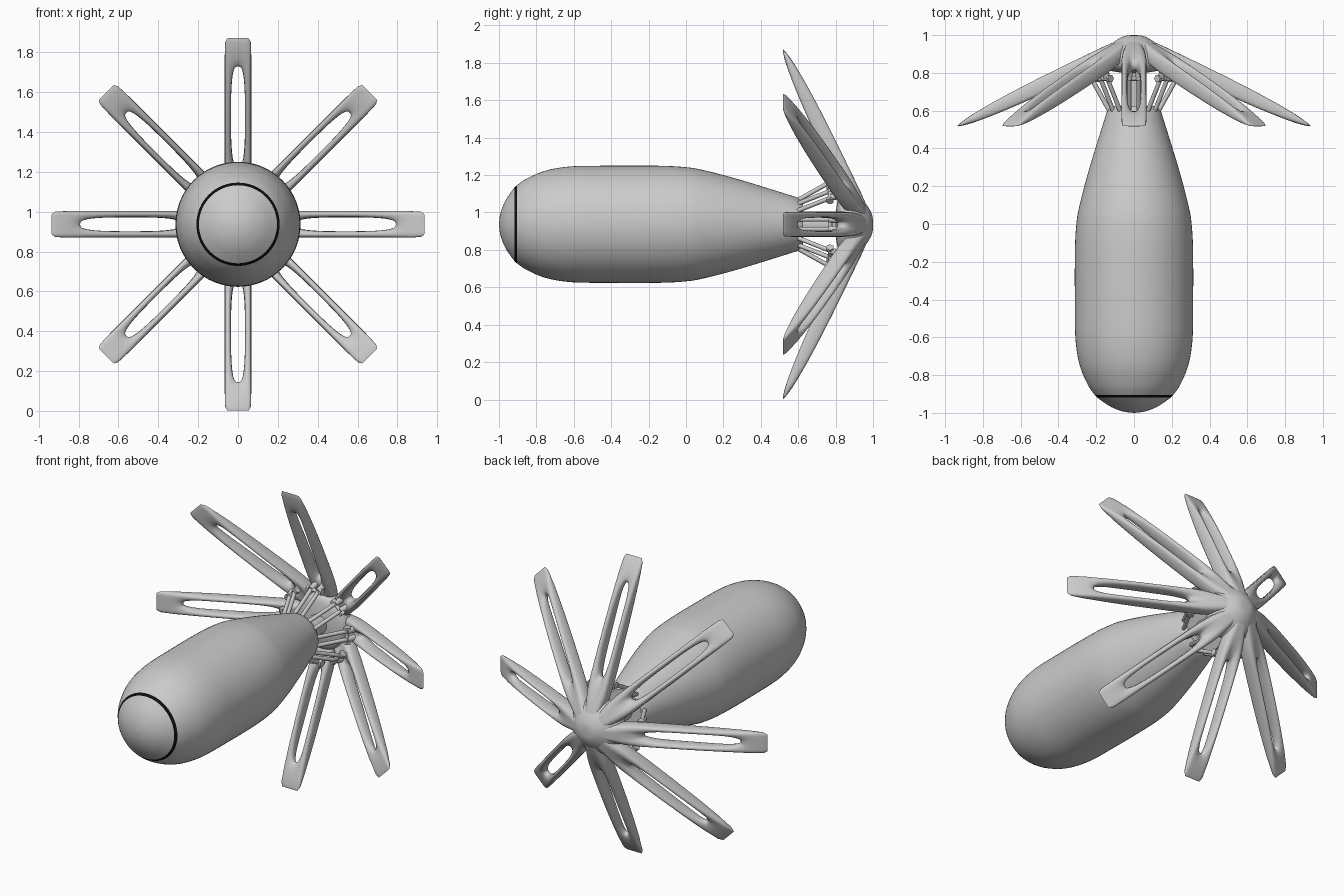
import bpy, bmesh, math
from mathutils import Vector

if "Cube" in bpy.data.objects:
    bpy.data.objects.remove(bpy.data.objects["Cube"])

CZ = 0.937  # height of the long axis


def material(name, v):
    m = bpy.data.materials.new(name)
    m.diffuse_color = (v, v, v, 1)
    m.use_nodes = True
    m.node_tree.nodes["Principled BSDF"].inputs["Base Color"].default_value = m.diffuse_color
    return m


GREY = material("light grey", 0.6)
BLACK = material("black", 0.004)


def make_object(name, mesh, angle=0.0):
    ob = bpy.data.objects.new(name, mesh)
    ob.location = (0, 0, CZ)
    ob.rotation_euler = (0, angle, 0)
    bpy.context.collection.objects.link(ob)
    return ob


def finish(bm, name, sharp=40):
    bmesh.ops.recalc_face_normals(bm, faces=bm.faces[:])
    for f in bm.faces:
        f.smooth = True
    for e in bm.edges:
        if len(e.link_faces) == 2 and e.calc_face_angle(0) > math.radians(sharp):
            e.smooth = False
    me = bpy.data.meshes.new(name)
    bm.to_mesh(me)
    bm.free()
    me.materials.append(GREY)
    return me


def spline(pts, steps=5):
    """Catmull-Rom curve through 2D points."""
    out = []
    p = [Vector(q) for q in [pts[0]] + pts + [pts[-1]]]
    for a, b, c, d in zip(p, p[1:], p[2:], p[3:]):
        for i in range(steps):
            t = i / steps
            out.append(0.5 * (2 * b + (c - a) * t + (2 * a - 5 * b + 4 * c - d) * t * t
                              + (3 * b - a - 3 * c + d) * t ** 3))
    return out + [p[-1]]


def lathe(profile, seg=64):
    """Revolve (y, radius) points around the long axis."""
    bm = bmesh.new()
    verts = [bm.verts.new((0, y, max(r, 0))) for y, r in profile]
    edges = [bm.edges.new(e) for e in zip(verts, verts[1:])]
    bmesh.ops.spin(bm, geom=verts + edges, cent=(0, 0, 0), axis=(0, 1, 0),
                   angle=2 * math.pi, steps=seg)
    bmesh.ops.remove_doubles(bm, verts=bm.verts[:], dist=1e-4)
    return bm


# Body: rounded nose, straight middle, tapering tail, black line round the nose
nose = spline([(-1, 0), (-0.992, 0.06), (-0.965, 0.128), (-0.918, 0.196)])
rest = spline([(-0.904, 0.209), (-0.85, 0.245), (-0.75, 0.287), (-0.62, 0.309), (-0.45, 0.313),
               (-0.15, 0.313), (0, 0.305), (0.1, 0.288), (0.3, 0.235), (0.6, 0.142)])
body = make_object("body", finish(lathe(nose + rest + [Vector((0.625, 0.125)),
                                                        Vector((0.625, 0))]), "body"))
body.data.materials.append(BLACK)
for f in body.data.polygons:
    if -0.917 < f.center.y < -0.905:
        f.material_index = 1

# Shaft and hub dome behind the tail
make_object("shaft", finish(lathe([(0.6, 0), (0.6, 0.06), (0.93, 0.06), (0.93, 0)], 24), "shaft"))
make_object("hub", finish(lathe(spline([(1, 0), (0.995, 0.05), (0.965, 0.105), (0.915, 0.16),
                                        (0.86, 0.175), (0.82, 0.15), (0.8, 0.06), (0.8, 0)])), "hub"))

# Slotted arm: a closed rounded section swept round a long slot
ROOT, TIP = Vector((0, 0.968, 0.0)), Vector((0, 0.518, 0.935))
ALONG = (TIP - ROOT).normalized()
NORMAL = Vector((0, ALONG.z, -ALONG.y))


def squircle(a, n):
    c, s = math.cos(a), math.sin(a)
    k = (abs(c) ** n + abs(s) ** n) ** (1 / n)
    return c / k, s / k


def arm_mesh(around=56, section=16):
    bm = bmesh.new()
    rings = []
    for i in range(around):
        a = 2 * math.pi * i / around
        ox, oy = squircle(a, 16)
        ix, iy = squircle(a, 3)
        ou = 0.5 + 0.5 * ox
        width = 0.067 * min(1, 0.45 + 2.6 * ou)
        iu = 0.58 + 0.268 * ix
        ring = []
        for j in range(section):
            b = 2 * math.pi * j / section
            t = 0.5 - 0.5 * math.cos(b)
            u = ou + (iu - ou) * t
            v = oy * width + (iy * 0.035 - oy * width) * t
            thick = 0.004 + 0.04 * max(0, 1 - u ** 4) ** 0.75
            h = math.copysign(abs(math.sin(b)) ** 0.6, math.sin(b)) * thick
            if abs(math.sin(b)) < 1e-6:
                h = 0
            ring.append(bm.verts.new(ROOT.lerp(TIP, u) + NORMAL * h + Vector((v, 0, 0))))
        rings.append(ring)
    for i in range(around):
        r, s = rings[i], rings[(i + 1) % around]
        for j in range(section):
            k = (j + 1) % section
            bm.faces.new((r[j], r[k], s[k], s[j]))
    return finish(bm, "arm", 75)


def rod(bm, p, q, radius, seg):
    p, q = Vector(p), Vector(q)
    rot = (q - p).to_track_quat('Z', 'Y').to_matrix().to_4x4()
    rot.translation = (p + q) / 2
    bmesh.ops.create_cone(bm, cap_ends=True, segments=seg, radius1=radius, radius2=radius,
                          depth=(q - p).length, matrix=rot)


def linkage_mesh():
    """Paired struts, lugs and a cross bolt under each arm."""
    bm = bmesh.new()
    for s in (-1, 1):
        rod(bm, (s * 0.026, 0.59, 0.125), (s * 0.026, 0.77, 0.225), 0.012, 12)
        rod(bm, (s * 0.026, 0.765, 0.225), (s * 0.026, 0.84, 0.25), 0.018, 12)
        rod(bm, (s * 0.036, 0.77, 0.225), (s * 0.052, 0.77, 0.225), 0.022, 6)
    rod(bm, (-0.045, 0.77, 0.225), (0.045, 0.77, 0.225), 0.012, 12)
    return finish(bm, "linkage")


arm, linkage = arm_mesh(), linkage_mesh()
for n in range(8):
    make_object(f"arm_{n + 1}", arm, n * math.pi / 4)
    make_object(f"linkage_{n + 1}", linkage, n * math.pi / 4)
